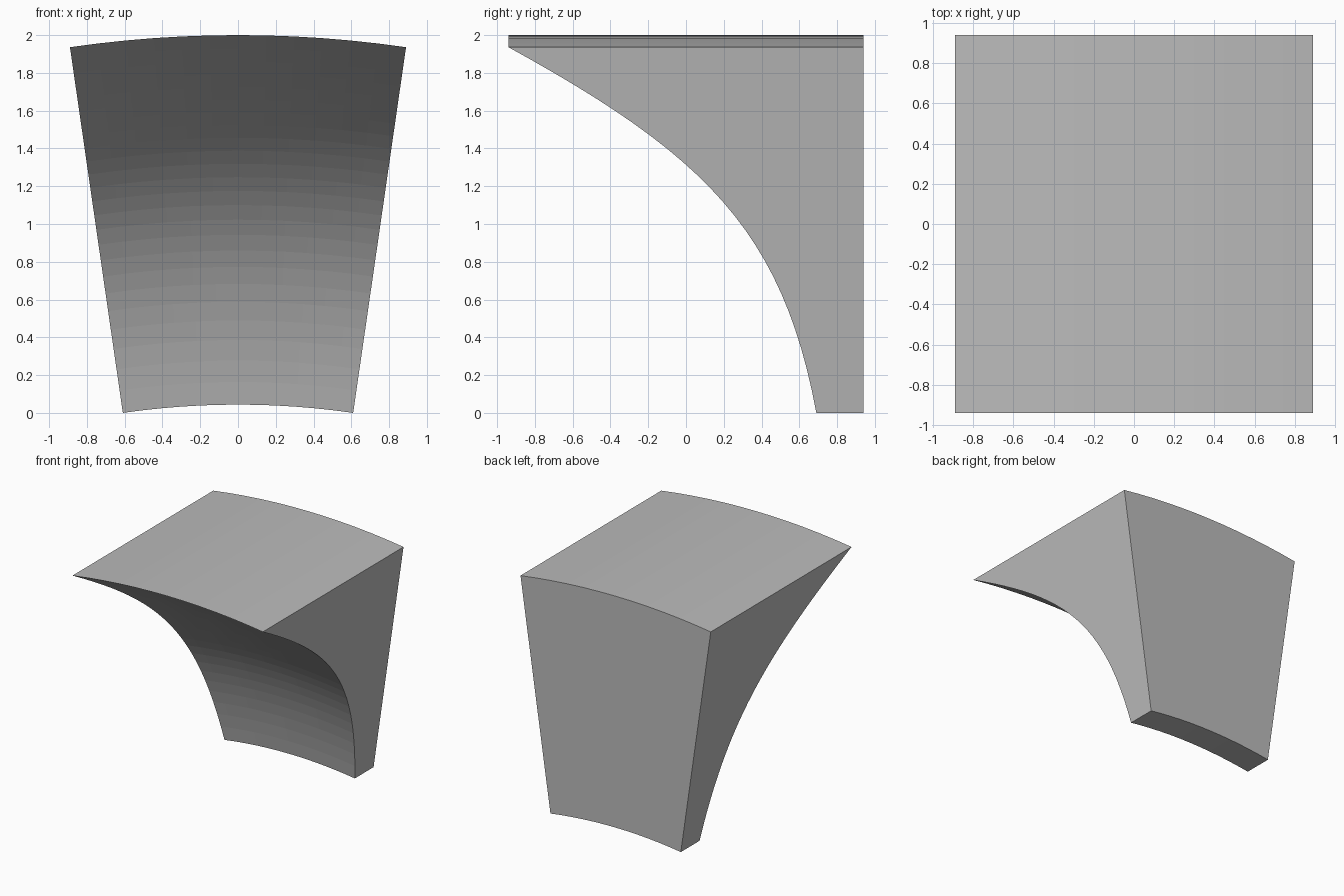
import bpy, bmesh, math
from mathutils import Vector

if "Cube" in bpy.data.objects:
    bpy.data.objects.remove(bpy.data.objects["Cube"])

HALF_ANGLE = math.radians(8.23)   # half of the wedge's sweep
AXIS_Z = -4.215                   # height of the sweep axis (parallel to y)
SWEEP_STEPS = 12
CURVE_STEPS = 24
DEPTH = 0.94

# Side profile in (y, z) at the wedge's side: a cubic curve plus the back corners
ctrl = [Vector(p) for p in ((0.69, 0.0), (0.51, 0.97), (0.09, 1.37), (-DEPTH, 1.936))]


def bezier(t):
    s = 1 - t
    return (ctrl[0] * s**3 + ctrl[1] * 3 * s * s * t
            + ctrl[2] * 3 * s * t * t + ctrl[3] * t**3)


profile = [bezier(i / CURVE_STEPS) for i in range(CURVE_STEPS + 1)]
profile += [Vector((DEPTH, 1.936)), Vector((DEPTH, 0.0))]

# Sweep the profile about the axis below the model
bm = bmesh.new()
rings = []
for i in range(SWEEP_STEPS + 1):
    a = HALF_ANGLE * (2 * i / SWEEP_STEPS - 1)
    ring = []
    for y, z in profile:
        r = (z - AXIS_Z) / math.cos(HALF_ANGLE)
        ring.append(bm.verts.new((r * math.sin(a), y, AXIS_Z + r * math.cos(a))))
    rings.append(ring)

n = len(profile)
for r0, r1 in zip(rings, rings[1:]):
    for j in range(n):
        k = (j + 1) % n
        bm.faces.new((r0[j], r0[k], r1[k], r1[j]))

# Flat side faces
bm.faces.new(rings[0])
bm.faces.new(rings[-1])
bmesh.ops.recalc_face_normals(bm, faces=bm.faces)

mesh = bpy.data.meshes.new("curved_corbel")
bm.to_mesh(mesh)
bm.free()

mat = bpy.data.materials.new("stone grey")
mat.diffuse_color = (0.5, 0.5, 0.5, 1)
mat.use_nodes = True
mat.node_tree.nodes["Principled BSDF"].inputs["Base Color"].default_value = mat.diffuse_color
mesh.materials.append(mat)
corbel = bpy.data.objects.new("curved_corbel", mesh)
bpy.context.collection.objects.link(corbel)
